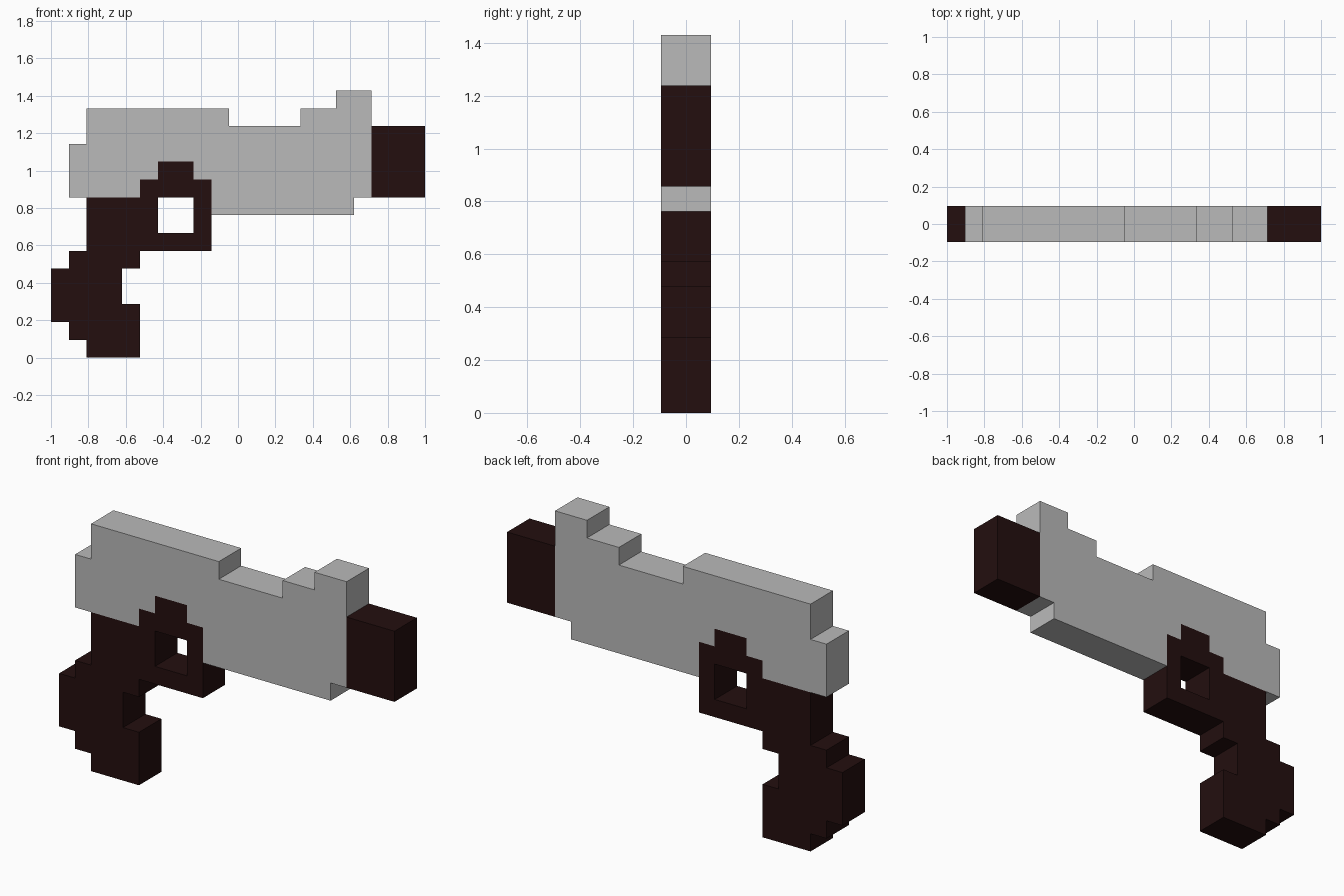
import bpy
import bmesh

cube = bpy.data.objects.get("Cube")
if cube:
    bpy.data.objects.remove(cube, do_unlink=True)

UNIT = 2 / 21  # one pixel of the blocky design


def material(name, rgb):
    mat = bpy.data.materials.new(name)
    mat.use_nodes = True
    mat.diffuse_color = (*rgb, 1)
    mat.node_tree.nodes["Principled BSDF"].inputs["Base Color"].default_value = (*rgb, 1)
    return mat


def corners(start, steps):
    """Stepped outline: alternate new column and new row, beginning with a column."""
    x, z = start
    points = [(x, z)]
    for i, value in enumerate(steps):
        x, z = (value, z) if i % 2 == 0 else (x, value)
        points.append((x, z))
    return points


def slab(name, mat, *outlines):
    """Fill the outer outline, leaving any inner ones open, and extrude it along y."""
    bm = bmesh.new()
    edges = []
    for outline in outlines:
        verts = [bm.verts.new((x * UNIT - 1, -UNIT, z * UNIT)) for x, z in outline]
        edges += [bm.edges.new((a, b)) for a, b in zip(verts, verts[1:] + verts[:1])]
    bmesh.ops.triangle_fill(bm, edges=edges, use_beauty=True, normal=(0, -1, 0))
    extruded = bmesh.ops.extrude_face_region(bm, geom=bm.faces[:], use_keep_orig=True)
    moved = [g for g in extruded["geom"] if isinstance(g, bmesh.types.BMVert)]
    bmesh.ops.translate(bm, verts=moved, vec=(0, 2 * UNIT, 0))
    bmesh.ops.recalc_face_normals(bm, faces=bm.faces[:])
    mesh = bpy.data.meshes.new(name)
    bm.to_mesh(mesh)
    bm.free()
    mesh.materials.append(mat)
    obj = bpy.data.objects.new(name, mesh)
    bpy.context.collection.objects.link(obj)
    return obj


silver = material("silver grey", (0.49, 0.49, 0.49))
dark = material("dark brown", (0.017, 0.0045, 0.0045))

# Grey body, clockwise from its lower rear corner
body = corners((1, 9), [5, 10, 6, 11, 8, 10, 9, 8, 17, 9, 18, 15, 16, 14,
                        14, 13, 10, 14, 2, 12, 1])
slab("body", silver, body)

# Grip with the trigger guard and its square opening
grip = corners((2, 0), [5, 3, 4, 5, 5, 6, 9, 10, 8, 11, 6, 10, 5, 9,
                        2, 6, 1, 5, 0, 2, 1, 1, 2])
opening = corners((6, 7), [8, 9, 6])
slab("grip_and_guard", dark, grip, opening)

# Muzzle block
slab("muzzle", dark, corners((18, 9), [21, 13, 18]))
